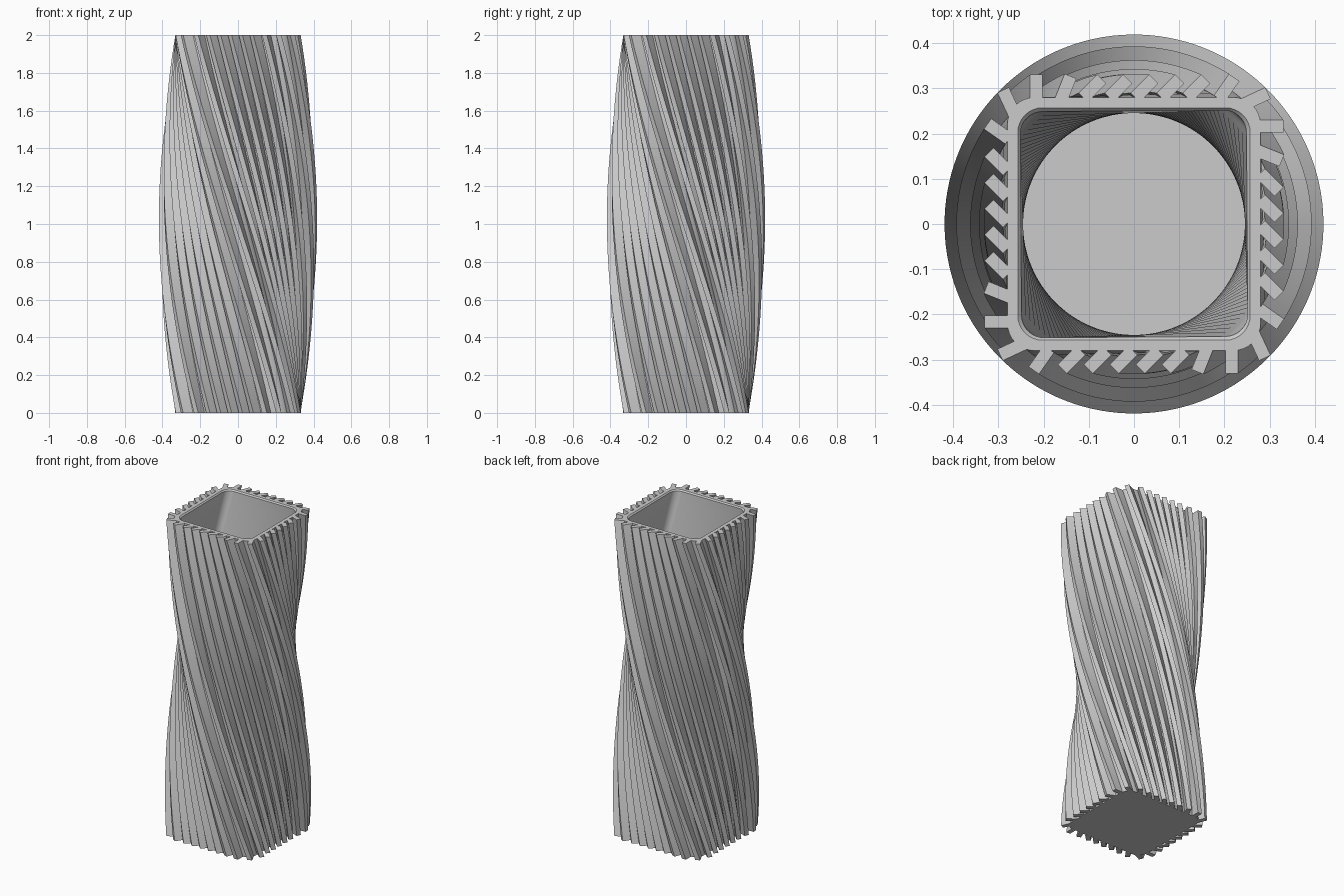
import bpy, bmesh, math
from mathutils import Matrix, Vector

HEIGHT = 2.0
TWIST = math.radians(90)
STEPS = 32

cube = bpy.data.objects.get("Cube")
if cube:
    bpy.data.objects.remove(cube, do_unlink=True)

grey = bpy.data.materials.new("matte grey")
grey.use_nodes = True
COLOUR = (0.6, 0.6, 0.6, 1)
grey.diffuse_color = COLOUR
grey.node_tree.nodes["Principled BSDF"].inputs["Base Color"].default_value = COLOUR


def turned(profile, z):
    """Profile points lifted to z; the section is untwisted at the top."""
    turn = Matrix.Rotation(TWIST * (1 - z / HEIGHT), 3, 'Z')
    return [turn @ Vector((x, y, z)) for x, y in profile]


def loft(bm, sections):
    """Skin a stack of (profile, z) sections and cap both ends."""
    rings = [[bm.verts.new(p) for p in turned(prof, z)] for prof, z in sections]
    for a, b in zip(rings, rings[1:]):
        for i in range(len(a)):
            j = (i + 1) % len(a)
            bm.faces.new((a[i], a[j], b[j], b[i]))
    bm.faces.new(rings[0][::-1])
    bm.faces.new(rings[-1])


def finish(bm, name):
    bmesh.ops.recalc_face_normals(bm, faces=bm.faces)
    mesh = bpy.data.meshes.new(name)
    bm.to_mesh(mesh)
    bm.free()
    mesh.materials.append(grey)
    obj = bpy.data.objects.new(name, mesh)
    bpy.context.collection.objects.link(obj)
    bpy.ops.object.select_all(action='DESELECT')
    obj.select_set(True)
    bpy.context.view_layer.objects.active = obj
    bpy.ops.object.shade_smooth_by_angle(angle=math.radians(30))


def rounded_square(half, radius, corner_steps=8):
    pts = []
    for q in range(4):
        centre = math.radians(45 + 90 * q)
        cx = (half - radius) * math.sqrt(2) * math.cos(centre)
        cy = (half - radius) * math.sqrt(2) * math.sin(centre)
        for k in range(corner_steps + 1):
            a = math.radians(90 * q + 90 * k / corner_steps)
            pts.append((cx + radius * math.cos(a), cy + radius * math.sin(a)))
    return pts


def rib_profile(x, y, angle, length=0.058, width=0.028):
    """Slanted rectangle centred on x, y."""
    turn = Matrix.Rotation(math.radians(angle), 2)
    box = [(-1, -1), (1, -1), (1, 1), (-1, 1)]
    return [tuple(Vector((x, y)) + turn @ Vector((u * length / 2, v * width / 2)))
            for u, v in box]


def levels(low, high):
    return [low + (high - low) * k / STEPS for k in range(STEPS + 1)]


# Hollow body: outer wall up, bevelled rim, inner wall down to the floor
outer = rounded_square(0.28, 0.06)
inner = rounded_square(0.25, 0.05)
rim = rounded_square(0.257, 0.055)
body = [(outer, z) for z in levels(0, HEIGHT)]
body += [(rim, HEIGHT)]
body += [(inner, z) for z in reversed(levels(0.04, HEIGHT - 0.008))]
bm = bmesh.new()
loft(bm, body)
finish(bm, "vase_body")

# Ribs of one side: straight, leaning, and fanned around the corner
side = [(-0.216, 0.301, 90), (-0.151, 0.300, 68)]
side += [(-0.092 + 0.0575 * k, 0.300, 45) for k in range(5)]
side += [(0.205, 0.300, 55), (0.270, 0.277, 25)]

bm = bmesh.new()
for quarter in range(4):
    spin = Matrix.Rotation(math.radians(90 * quarter), 2)
    for x, y, angle in side:
        profile = [tuple(spin @ Vector(p)) for p in rib_profile(x, y, angle)]
        loft(bm, [(profile, z) for z in levels(0, HEIGHT)])
finish(bm, "twisted_ribs")
